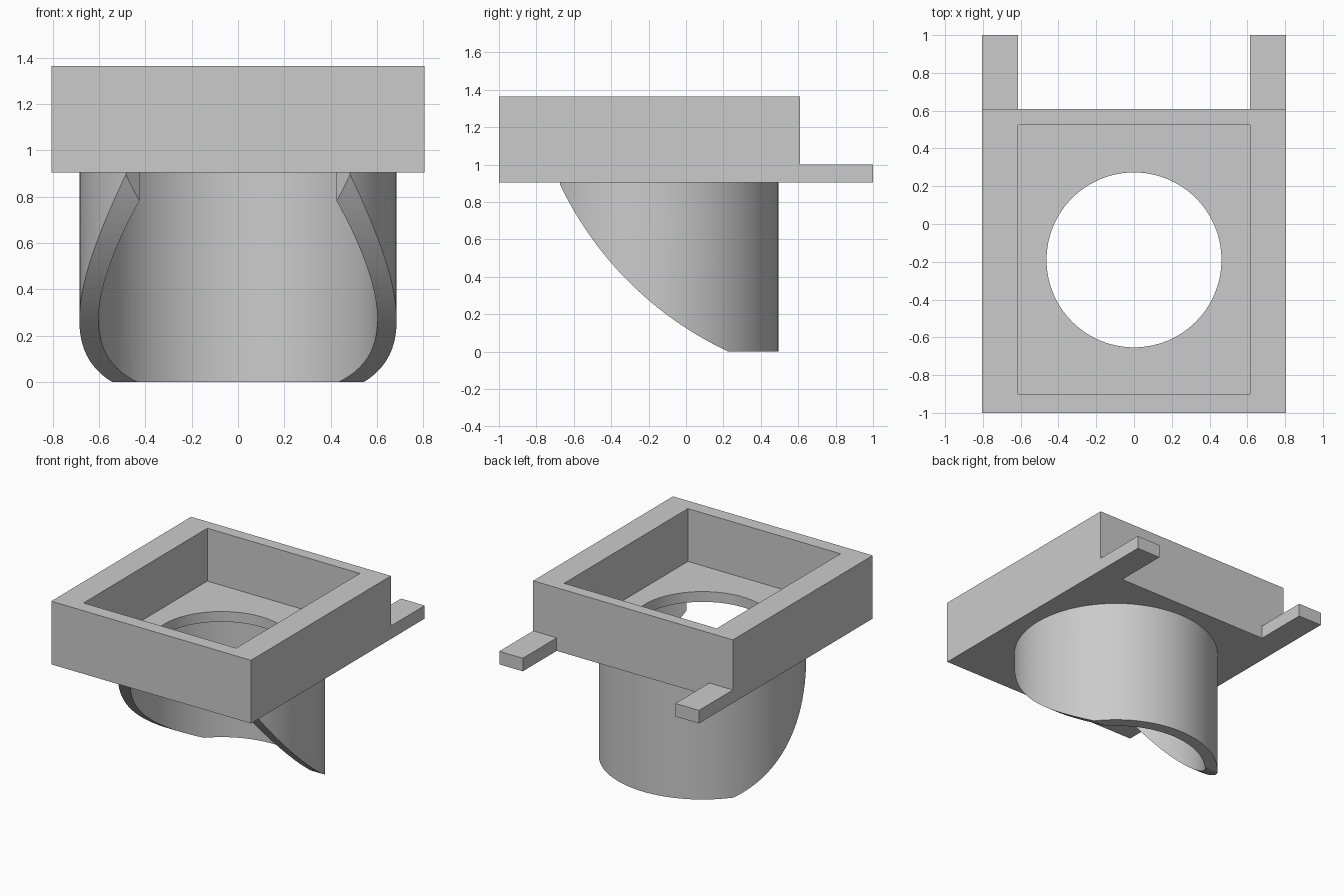
import bpy
import bmesh
import math
from mathutils import Matrix

cube = bpy.data.objects.get("Cube")
if cube:
    bpy.data.objects.remove(cube, do_unlink=True)

grey = bpy.data.materials.new("plain grey")
grey.use_nodes = True
grey.diffuse_color = (0.6, 0.6, 0.6, 1)
grey.node_tree.nodes["Principled BSDF"].inputs["Base Color"].default_value = (0.6, 0.6, 0.6, 1)

BASE, TOP, FLOOR = 0.905, 1.365, 0.98   # underside, rim and pocket floor heights
CY = -0.19                              # tube axis in y


def make(name, bm):
    bmesh.ops.recalc_face_normals(bm, faces=bm.faces)
    mesh = bpy.data.meshes.new(name)
    bm.to_mesh(mesh)
    bm.free()
    mesh.materials.append(grey)
    obj = bpy.data.objects.new(name, mesh)
    bpy.context.collection.objects.link(obj)
    return obj


def prism(name, points, direction):
    """Extrude a closed outline along a direction."""
    bm = bmesh.new()
    face = bm.faces.new([bm.verts.new(p) for p in points])
    ext = bmesh.ops.extrude_face_region(bm, geom=[face])["geom"]
    bmesh.ops.translate(bm, vec=direction, verts=[v for v in ext if isinstance(v, bmesh.types.BMVert)])
    return make(name, bm)


def box(name, x0, x1, y0, y1, z0, z1):
    outline = [(x0, y0, z0), (x1, y0, z0), (x1, y1, z0), (x0, y1, z0)]
    return prism(name, outline, (0, 0, z1 - z0))


def cylinder(name, radius, z0, z1):
    bm = bmesh.new()
    bmesh.ops.create_cone(bm, cap_ends=True, segments=128, radius1=radius, radius2=radius,
                          depth=z1 - z0, matrix=Matrix.Translation((0, CY, (z0 + z1) / 2)))
    return make(name, bm)


def cut(obj, cutter):
    cutter.hide_render = True
    mod = obj.modifiers.new("cut", "BOOLEAN")
    mod.operation = "DIFFERENCE"
    mod.solver = "EXACT"
    mod.object = cutter
    bpy.context.view_layer.objects.active = obj
    bpy.ops.object.modifier_apply(modifier=mod.name)
    bpy.data.objects.remove(cutter, do_unlink=True)


def smooth(obj):
    bpy.ops.object.select_all(action="DESELECT")
    obj.select_set(True)
    bpy.context.view_layer.objects.active = obj
    bpy.ops.object.shade_smooth_by_angle(angle=math.radians(20))


# Square tray with a pocket and a round hole in its floor
tray = box("tray", -0.805, 0.805, -1, 0.61, BASE, TOP)
cut(tray, box("pocket_cutter", -0.615, 0.615, -0.9, 0.525, FLOOR, TOP + 0.2))
cut(tray, cylinder("hole_cutter", 0.463, BASE - 0.2, TOP))
smooth(tray)

# Two flat tabs at the back
for side, x0 in (("left", 0.615), ("right", -0.805)):
    box(side + "_tab", x0, x0 + 0.19, 0.61, 1, BASE, 1.0)

# Tube under the tray, open over its front quarter
tube = cylinder("tube", 0.685, 0, BASE)
cut(tube, cylinder("bore_cutter", 0.602, -0.2, BASE + 0.2))
wedge = [(0, CY, -0.2), (-1.5, CY - 1.5, -0.2), (1.5, CY - 1.5, -0.2)]
cut(tube, prism("wedge_cutter", wedge, (0, 0, 2)))

# Curved sweep that trims the lower front of the tube
ay, az, radius = 1.0225, 1.7025, 1.879
arc = []
for i in range(33):
    a = math.radians(200 + 50 * i / 32)
    arc.append((-1, ay + radius * math.cos(a), az + radius * math.sin(a)))
cut(tube, prism("sweep_cutter", arc + [(-1, -1.5, arc[-1][2]), (-1, -1.5, arc[0][2])], (2, 0, 0)))
smooth(tube)
